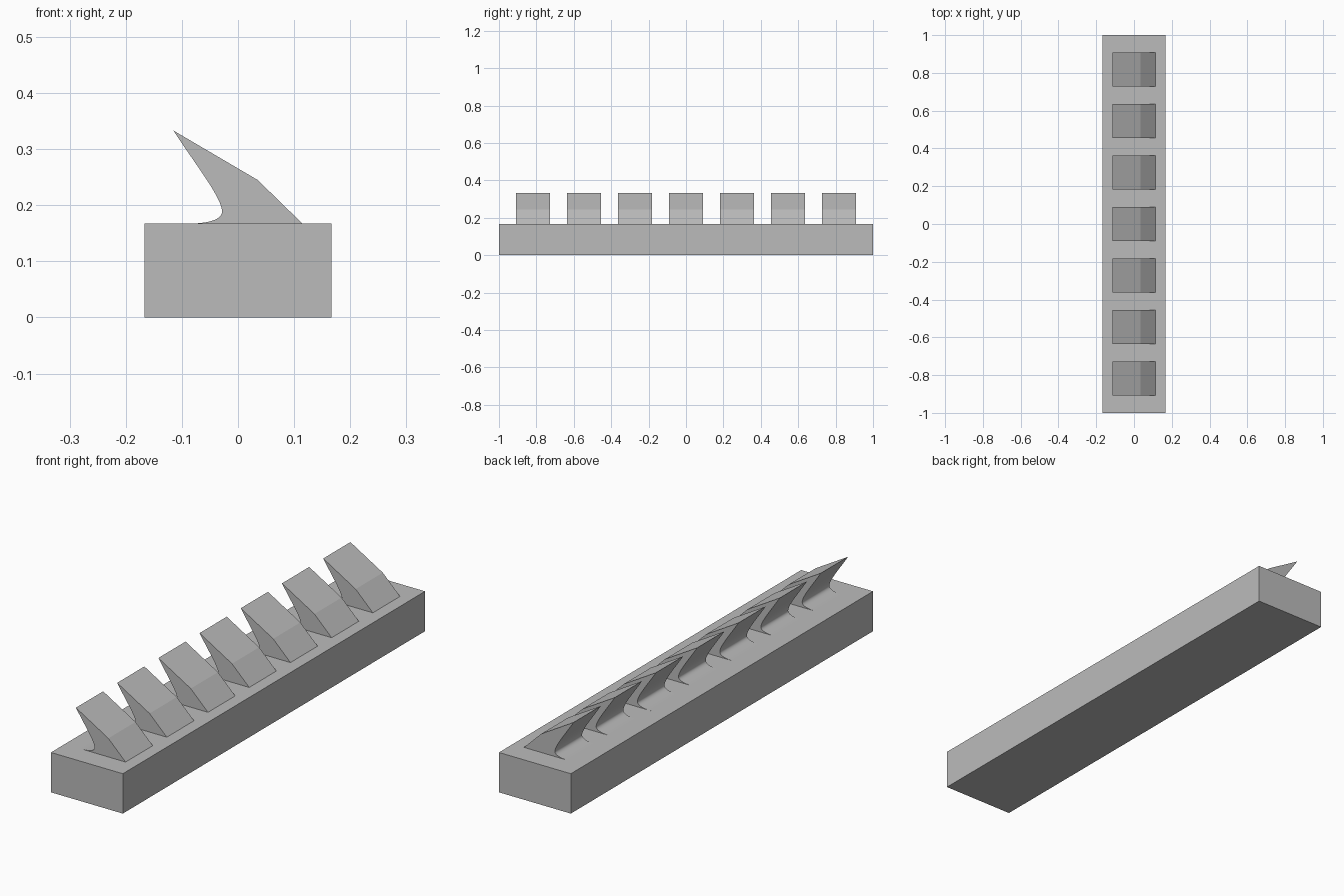
import bpy
import bmesh
from mathutils import Vector
from mathutils.geometry import interpolate_bezier

if "Cube" in bpy.data.objects:
    bpy.data.objects.remove(bpy.data.objects["Cube"], do_unlink=True)

BASE_TOP = 0.167
TOOTH_WIDTH = 0.18
TOOTH_COUNT = 7
PITCH = 2 / 11 * 1.5

grey = bpy.data.materials.new("plain grey")
grey.use_nodes = True
grey.diffuse_color = (0.5, 0.5, 0.5, 1)
grey.node_tree.nodes["Principled BSDF"].inputs["Base Color"].default_value = (0.5, 0.5, 0.5, 1)


def finish(bm, name):
    bmesh.ops.recalc_face_normals(bm, faces=bm.faces)
    mesh = bpy.data.meshes.new(name)
    bm.to_mesh(mesh)
    bm.free()
    mesh.materials.append(grey)
    obj = bpy.data.objects.new(name, mesh)
    bpy.context.collection.objects.link(obj)
    return obj


def curve(a, b, c, d, steps=16):
    return interpolate_bezier(*[Vector((x, 0, z)) for x, z in (a, b, c, d)], steps)


# Rectangular base bar
bm = bmesh.new()
bmesh.ops.create_cube(bm, size=1)
bmesh.ops.scale(bm, vec=(0.333, 2, BASE_TOP), verts=bm.verts)
bmesh.ops.translate(bm, vec=(0, 0, BASE_TOP / 2), verts=bm.verts)
finish(bm, "base_bar")

# Hooked tooth profile: concave inner side, then the two-slope outer side
tip, neck, foot = (-0.115, 0.333), (-0.0285, 0.189), (-0.092, BASE_TOP)
inner = curve(tip, (-0.08, 0.278), (-0.0285, 0.214), neck)
inner += curve(neck, (-0.0285, 0.172), (-0.06, BASE_TOP), foot)[1:]
outer = [Vector((0.115, 0, BASE_TOP)), Vector((0.035, 0, 0.245))]


def tooth(name, y):
    bm = bmesh.new()
    start = Vector((0, y - TOOTH_WIDTH / 2, 0))
    verts = [bm.verts.new(p + start) for p in inner + outer]
    curved = set(zip(verts, verts[1:len(inner)]))
    profile = bm.faces.new(verts)
    # Sweep the profile along the bar
    rims = [(e, tuple(e.verts) in curved or tuple(e.verts)[::-1] in curved) for e in profile.edges]
    smooth_edges = [e for e, is_curved in rims if is_curved]
    result = bmesh.ops.extrude_face_region(bm, geom=[profile], use_keep_orig=True)
    moved = [g for g in result["geom"] if isinstance(g, bmesh.types.BMVert)]
    bmesh.ops.translate(bm, vec=(0, TOOTH_WIDTH, 0), verts=moved)
    # Only the concave side is shaded smooth
    for edge in smooth_edges:
        for face in edge.link_faces:
            face.smooth = len(face.verts) == 4
    finish(bm, name)


for i in range(TOOTH_COUNT):
    tooth(f"tooth_{i + 1}", (i - (TOOTH_COUNT - 1) / 2) * PITCH)
